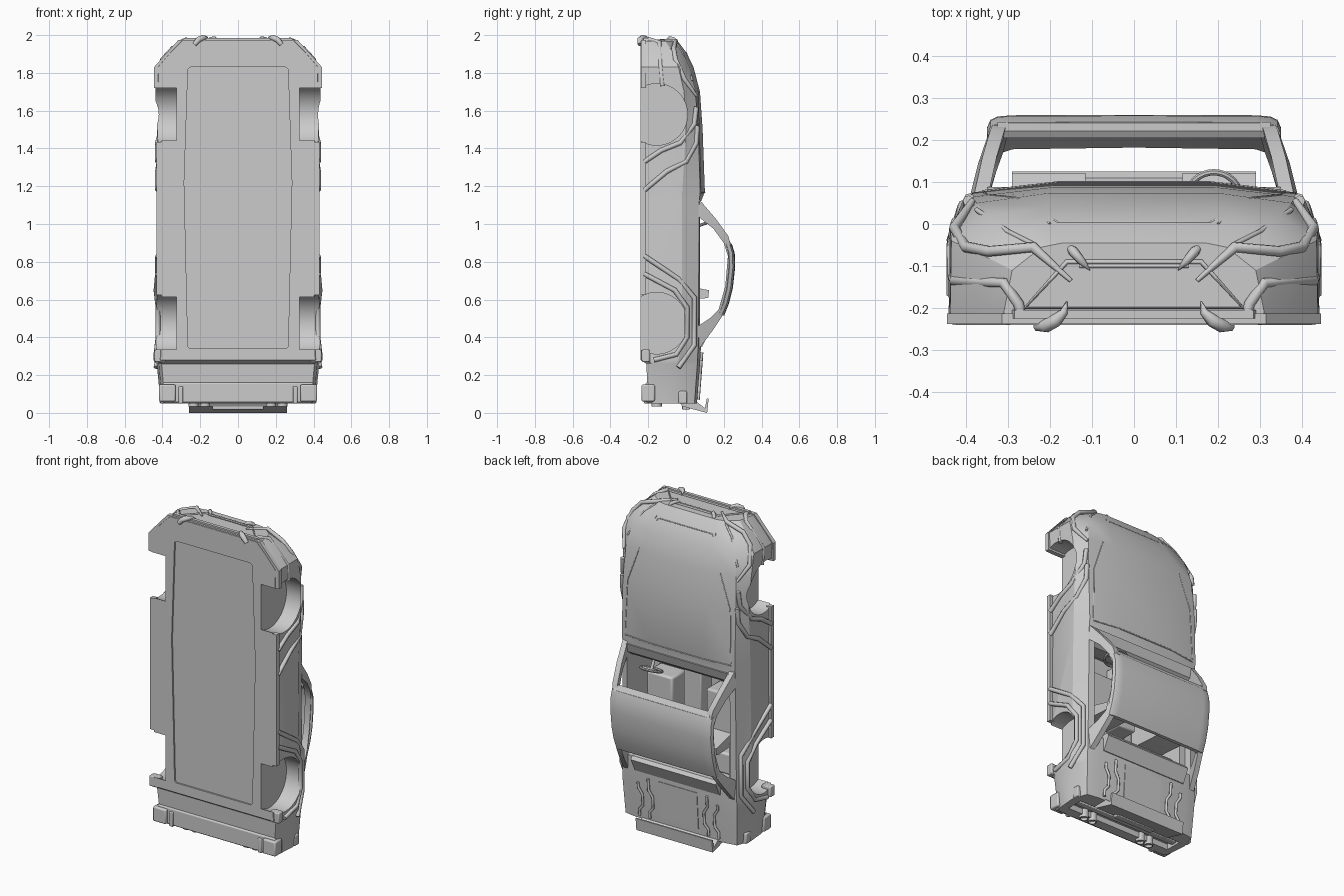
import bpy, bmesh, math
from mathutils import Vector

if "Cube" in bpy.data.objects:
    bpy.data.objects.remove(bpy.data.objects["Cube"])


def finish(ob, angle=30):
    bpy.ops.object.select_all(action='DESELECT')
    ob.select_set(True)
    bpy.context.view_layer.objects.active = ob
    bpy.ops.object.shade_smooth_by_angle(angle=math.radians(angle))
    return ob


def loft(name, sections, angle=30):
    """Skin closed loops of equal length and cap both ends."""
    bm = bmesh.new()
    rings = [[bm.verts.new(p) for p in s] for s in sections]
    n = len(rings[0])
    for a, b in zip(rings, rings[1:]):
        for i in range(n):
            j = (i + 1) % n
            bm.faces.new((a[i], a[j], b[j], b[i]))
    bm.faces.new(rings[0])
    bm.faces.new(rings[-1])
    bmesh.ops.recalc_face_normals(bm, faces=bm.faces)
    me = bpy.data.meshes.new(name)
    bm.to_mesh(me)
    bm.free()
    ob = bpy.data.objects.new(name, me)
    bpy.context.collection.objects.link(ob)
    return finish(ob, angle)


def box(name, x, y, z, bevel=0.0):
    pts = [(x[0], y[0]), (x[1], y[0]), (x[1], y[1]), (x[0], y[1])]
    ob = loft(name, [[(a, b, c) for a, b in pts] for c in z])
    if bevel:
        m = ob.modifiers.new('bevel', 'BEVEL')
        m.width, m.segments = bevel, 2
    return ob


def prism_y(name, xz, y0, y1):
    return loft(name, [[(x, y, z) for x, z in xz] for y in (y0, y1)])


def prism_x(name, yz, x0, x1):
    return loft(name, [[(x, y, z) for y, z in yz] for x in (x0, x1)])


def tube(name, pts, r, radii=None, cyclic=False):
    cu = bpy.data.curves.new(name, 'CURVE')
    cu.dimensions, cu.bevel_depth, cu.bevel_resolution = '3D', r, 2
    cu.use_fill_caps = True
    sp = cu.splines.new('POLY')
    sp.points.add(len(pts) - 1)
    for i, (q, p) in enumerate(zip(sp.points, pts)):
        q.co = (*p, 1)
        q.radius = radii[i] if radii else 1
    sp.use_cyclic_u = cyclic
    ob = bpy.data.objects.new(name, cu)
    bpy.context.collection.objects.link(ob)
    bpy.ops.object.select_all(action='DESELECT')
    ob.select_set(True)
    bpy.context.view_layer.objects.active = ob
    bpy.ops.object.convert(target='MESH')
    return finish(bpy.context.object, 50)


def cylinder(name, loc, r, depth, rot=(0, 0, 0), n=24):
    bpy.ops.mesh.primitive_cylinder_add(vertices=n, radius=r, depth=depth, location=loc, rotation=rot)
    ob = bpy.context.object
    ob.name = name
    return finish(ob)


def cut(ob, cutter):
    cutter.hide_render = True
    m = ob.modifiers.new('cut', 'BOOLEAN')
    m.operation, m.object, m.solver = 'DIFFERENCE', cutter, 'EXACT'
    bpy.ops.object.select_all(action='DESELECT')
    ob.select_set(True)
    bpy.context.view_layer.objects.active = ob
    bpy.ops.object.modifier_apply(modifier=m.name)
    bpy.data.objects.remove(cutter)


def mirrored(pts):
    return pts + [(-x, z) for x, z in reversed(pts)]


# Body shell: z, hood edge (x,y), shoulder (x,y), belt (x,y), sill x, floor y
stations = [
    (.05, .30, .058, .38, .045, .41, -.05, .40, -.20),
    (.26, .31, .074, .39, .060, .43, -.05, .42, -.21),
    (.28, .31, .075, .39, .060, .437, -.04, .425, -.24),
    (.36, .31, .080, .39, .065, .435, -.02, .42, -.24),
    (1.12, .31, .080, .385, .070, .425, -.02, .415, -.24),
    (1.17, .18, .100, .385, .075, .425, -.02, .415, -.24),
    (1.50, .19, .088, .385, .065, .428, .00, .42, -.24),
    (1.70, .20, .074, .375, .050, .438, -.01, .435, -.24),
    (1.83, .21, .040, .35, .020, .435, -.04, .438, -.24),
    (1.91, .20, .000, .30, -.020, .37, -.07, .37, -.24),
    (1.97, .17, -.045, .22, -.055, .29, -.11, .31, -.24)]
rings = []
for z, hx, hy, sx, sy, mx, my, lx, fy in stations:
    half = [(hx, hy), (sx, sy), (mx, my), (lx, fy + .03), (lx - .015, fy)]
    rings.append([(x, y, z) for x, y in mirrored(half)])
body = loft('body_shell', rings, 25)

# Wheel arches, cabin opening, tail recess and floor pan recess
for s in (1, -1):
    for z in (1.58, .475):
        cut(body, cylinder('arch_cutter', (s * .425, -.155, z), .163, .2, (0, math.pi / 2, 0), 48))
cut(body, box('cabin_cutter', (-.35, .35), (-.17, .3), (.65, 1.11)))
cut(body, box('rear_cabin_cutter', (-.31, .31), (-.17, .3), (.43, .66)))
cut(body, box('rear_shelf_cutter', (-.35, .35), (.025, .3), (.43, .66)))
cut(body, box('tail_cutter', (-.36, .36), (-.14, -.01), (0, .085)))
pan = mirrored([(.255, .34), (.265, .35), (.285, 1.22), (.265, 1.82), (.25, 1.83)])
cut(body, prism_y('pan_cutter', pan, -.3, -.23))
finish(body, 25)

# Nose lip, sill flanges and rear quarter flanges along the floor
lip = prism_y('nose_lip', mirrored([(.33, 1.72), (.445, 1.72), (.445, 1.83), (.315, 1.975)]), -.238, -.213)
cut(lip, prism_y('lip_cutter', pan, -.3, -.23))
finish(lip)
prism_y('nose_lip_step', mirrored([(.40, 1.83), (.295, 1.955), (.285, 1.985)]), -.225, -.205)
for s in (1, -1):
    box('sill_flange', sorted((s * .40, s * .432)), (-.24, -.213), (.625, 1.435))
    box('rear_flange', sorted((s * .38, s * .442)), (-.235, -.19), (.27, .335), .006)

# Roof panel following the arched profile, wrapping over the rails
prof = [(.222, .93), (.243, .895), (.258, .845), (.26, .77), (.248, .66), (.228, .58), (.202, .515)]
rows = []
for y, z in prof:
    half = [(.0, y), (.29, y - .001), (.325, y - .004), (.342, y - .012), (.350, y - .030),
            (.325, y - .036), (.29, y - .024), (0, y - .02)]
    rows.append([(x, yy, z) for x, yy in half] + [(-x, yy, z) for x, yy in half[-2:0:-1]])
loft('roof_panel', rows[1:], 40)

# Roof rails with front and rear pillars: x, outer (y,z), inner (y,z)
rail = [(.375, (.07, 1.13), (.065, 1.04)), (.355, (.16, 1.025), (.145, .975)),
        (.336, (.225, .935), (.20, .90)), (.326, (.246, .85), (.222, .83)),
        (.326, (.236, .66), (.208, .67)), (.335, (.190, .51), (.172, .545)),
        (.352, (.14, .435), (.125, .50)), (.372, (.07, .34), (.065, .46))]
for s in (1, -1):
    loft('roof_rail', [[(s * (x - .028), *o), (s * (x + .006), *o), (s * (x + .016), *i),
                        (s * (x - .024), *i)] for x, o, i in rail], 45)
# Windscreen header closing the front of the roof
prism_x('windscreen_header', [(.222, .925), (.243, .89), (.223, .885), (.205, .915)], -.325, .325)

# Rear window ledge
prism_x('rear_ledge', [(.07, .35), (.085, .35), (.125, .43), (.11, .45), (.06, .45)], -.29, .29)

# Cabin: seats, bench, dashboard, console, steering wheel
for s in (1, -1):
    xs = sorted((s * .115, s * .29))
    box('seat_base', xs, (-.17, -.03), (.66, .92), .012)
    prism_x('seat_back', [(-.16, .62), (-.16, .72), (.09, .655), (.122, .65), (.118, .61), (.09, .605)], *xs)
box('rear_bench', (-.30, .30), (-.17, -.02), (.43, .56), .012)
box('centre_console', (-.06, .06), (-.17, -.06), (.66, 1.06), .008)
prism_x('dashboard', [(-.10, 1.115), (-.08, 1.05), (.03, 1.03), (.07, 1.06), (.088, 1.115)], -.349, .349)
bpy.ops.mesh.primitive_torus_add(location=(.19, .065, .99), rotation=(.35, 0, 0), major_radius=.062,
                                 minor_radius=.008, major_segments=32, minor_segments=8)
finish(bpy.context.object).name = 'steering_wheel'
tube('steering_column', [(.19, .065, .99), (.19, .03, 1.06)], .009)
tube('steering_spoke', [(.13, .065, .99), (.25, .065, .99)], .006)


def side(y, z):
    """Point on the body side at height y."""
    return Vector((.426 - max(0, y + .02) * .42, y, z))


# Decorative tubing on the body sides
paths = {
    'front_arch_tube': [(-.22, 1.33), (-.13, 1.39), (-.03, 1.43), (.045, 1.53), (.055, 1.62)],
    'door_tube': [(-.22, 1.18), (-.10, 1.28), (.0, 1.33), (.055, 1.43), (.06, 1.52)],
    'rear_arch_outer_tube': [(-.22, .83), (-.04, .71), (.045, .61), (.045, .36), (-.04, .24)],
    'rear_arch_inner_tube': [(-.22, .735), (-.06, .65), (.005, .56), (.005, .40), (-.05, .31), (-.17, .28)]}
for s in (1, -1):
    for name, p in paths.items():
        tube(name, [(s * (side(y, z).x + (.008 if z < .7 else 0)), y, z) for y, z in p], .013)
    # Nose tubing, tow horns and headlight trim
    tube('nose_upper_tube', [(s * x, y, z) for x, y, z in [
        (.385, .055, 1.68), (.428, -.01, 1.77), (.40, -.055, 1.87), (.345, -.065, 1.93),
        (.24, -.055, 1.968), (.15, -.135, 1.975)]], .013, [.6, 1, 1, 1, 1, .4])
    tube('nose_lower_tube', [(s * x, y, z) for x, y, z in [
        (.43, -.125, 1.73), (.428, -.135, 1.83), (.31, -.14, 1.96), (.275, -.19, 1.975),
        (.27, -.215, 1.97)]], .013)
    tube('lower_tow_horn', [(s * x, y, z) for x, y, z in [
        (.16, -.185, 1.975), (.167, -.21, 1.986), (.187, -.23, 1.985), (.21, -.243, 1.975),
        (.23, -.243, 1.95)]], .016, [.1, .6, 1, 1, .8])
    tube('upper_tow_horn', [(s * x, y, z) for x, y, z in [
        (.155, -.055, 1.955), (.145, -.065, 1.978), (.125, -.088, 1.985), (.105, -.11, 1.972)]],
        .012, [.7, 1, .8, .1])
    tube('headlight_trim', [(s * .375, .034, 1.76), (s * .30, -.018, 1.905), (s * .24, -.048, 1.955)], .006)
    tube('hood_crease', [(s * .36, .077, 1.18), (s * .35, .069, 1.5), (s * .28, .062, 1.70),
                         (s * .20, .0, 1.91)], .003)
    # Rear deck tubing, bumper ribs, lamps and exhausts
    for k, dx in enumerate((0, .07)):
        tube('deck_tube', [(s * (x + dx), .084 - (.32 - z) * .076, z) for x, z in [
            (.20, .32 - k * .04), (.20, .25), (.175, .21), (.175, .14), (.20, .11), (.20, .07)]], .008)
    box('bumper_corner', sorted((s * .33, s * .418)), (-.235, -.165), (.06, .15), .008)
    box('bumper_rib', sorted((s * .29, s * .315)), (-.222, -.165), (.05, .14), .005)
    box('tail_lamp', sorted((s * .25, s * .415)), (-.04, .005), (.05, .115), .006)
    for x in (.175, .235):
        pipe = cylinder('exhaust_pipe', (s * x, -.155, .065), .027, .06)
        cut(pipe, cylinder('pipe_cutter', (s * x, -.155, .035), .02, .04))
        finish(pipe)

# Grille frame, grille bars and hood seams
tube('grille_frame', [(.16, -.09, 1.972), (.26, -.2, 1.972), (-.26, -.2, 1.972), (-.16, -.09, 1.972)], .006, cyclic=True)
tube('grille_top_bar', [(-.13, -.10, 1.974), (.13, -.10, 1.974)], .005)
tube('hood_front_seam', [(-.21, .016, 1.868), (-.18, .003, 1.90), (.18, .003, 1.90), (.21, .016, 1.868)], .004)
tube('cowl_seam', [(-.36, .077, 1.165), (-.18, .098, 1.168), (.18, .098, 1.168), (.36, .077, 1.165)], .004)

# Tail: lower bumper, trunk panel, plate holder and ducktail wing
box('lower_bumper', (-.40, .40), (-.215, -.15), (.055, .16), .008)
box('tail_bar', (-.36, .36), (-.10, -.06), (.06, .09), .005)
prism_x('trunk_panel', [(.05, .09), (.066, .09), (.081, .32), (.06, .32)], -.13, .13)
box('plate_holder', (-.135, .135), (-.02, .02), (.018, .06), .004)
prism_x('ducktail_wing', [(-.03, .05), (-.02, .035), (.095, .004), (.112, .0), (.12, .075),
                          (.11, .075), (.10, .025), (.055, .06)], -.26, .26)
